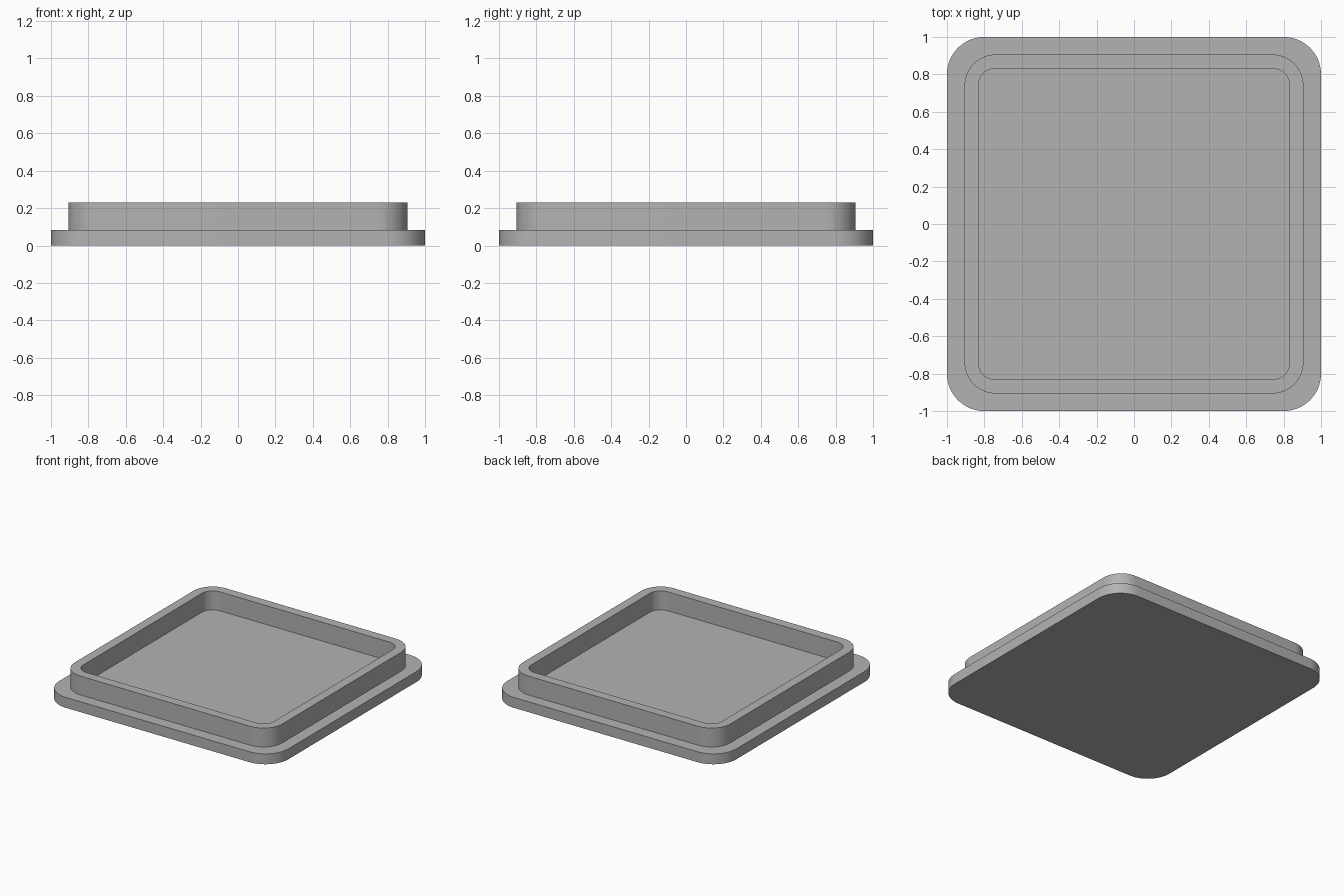
import bpy
import bmesh
from math import cos, sin, pi, radians

if "Cube" in bpy.data.objects:
    bpy.data.objects.remove(bpy.data.objects["Cube"], do_unlink=True)

CORNER_STEPS = 16
PLATE_TOP = 0.082
RIM_TOP = 0.231

grey = bpy.data.materials.new("plain grey")
grey.use_nodes = True
grey.diffuse_color = (0.45, 0.45, 0.45, 1)
grey.node_tree.nodes["Principled BSDF"].inputs["Base Color"].default_value = grey.diffuse_color


def rounded_square(bm, half, radius, z):
    """Ring of vertices around a square with rounded corners."""
    ring = []
    centre = half - radius
    for corner, (sx, sy) in enumerate([(1, 1), (-1, 1), (-1, -1), (1, -1)]):
        for i in range(CORNER_STEPS + 1):
            a = (corner + i / CORNER_STEPS) * pi / 2
            ring.append(bm.verts.new((sx * centre + radius * cos(a),
                                      sy * centre + radius * sin(a), z)))
    return ring


def loft(name, sections):
    """Join the rings in order and close both ends."""
    bm = bmesh.new()
    rings = [rounded_square(bm, *s) for s in sections]
    for low, high in zip(rings, rings[1:]):
        for i in range(len(low)):
            j = (i + 1) % len(low)
            bm.faces.new((low[i], low[j], high[j], high[i]))
    bm.faces.new(rings[0][::-1])
    bm.faces.new(rings[-1])
    mesh = bpy.data.meshes.new(name)
    bm.to_mesh(mesh)
    bm.free()
    mesh.materials.append(grey)
    obj = bpy.data.objects.new(name, mesh)
    bpy.context.collection.objects.link(obj)
    return obj


# Base flange, raised rim and recessed floor as one solid
lid = loft("square_lid", [
    (1.0, 0.2, 0),
    (1.0, 0.2, PLATE_TOP),
    (0.906, 0.165, PLATE_TOP),
    (0.906, 0.165, RIM_TOP),
    (0.832, 0.092, RIM_TOP),
    (0.832, 0.092, PLATE_TOP),
])

# Smooth corners, crisp rim edges
bpy.ops.object.select_all(action='DESELECT')
lid.select_set(True)
bpy.context.view_layer.objects.active = lid
bpy.ops.object.shade_smooth_by_angle(angle=radians(30))
